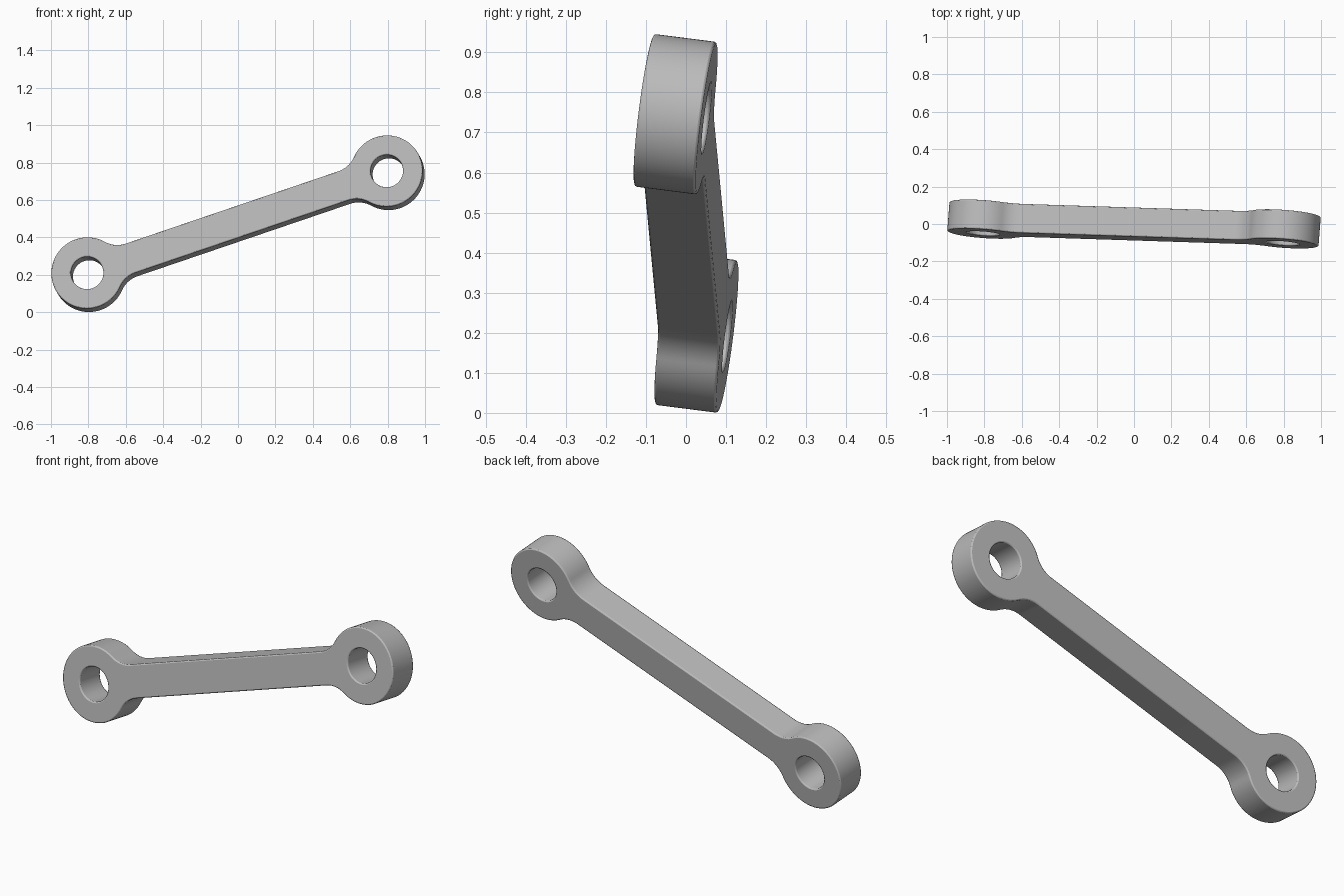
import bpy, bmesh
from math import atan2, cos, sin, sqrt, pi, radians
from mathutils import Vector, Matrix

cube = bpy.data.objects.get("Cube")
if cube:
    bpy.data.objects.remove(cube)

EYE_R, HOLE_R, FILLET = 0.192, 0.087, 0.14
HALF_BAR, THICK = 0.083, 0.157

# Steel colour
steel = bpy.data.materials.new("light_grey_steel")
steel.use_nodes = True
grey = (0.5, 0.5, 0.5, 1)
steel.diffuse_color = grey
bsdf = next(n for n in steel.node_tree.nodes if n.type == 'BSDF_PRINCIPLED')
bsdf.inputs["Base Color"].default_value = grey


def arc(cx, cz, r, a0, a1, steps):
    return [Vector((cx + r * cos(a0 + (a1 - a0) * i / steps), 0,
                    cz + r * sin(a0 + (a1 - a0) * i / steps)))
            for i in range(steps + 1)]


# Link directions: along the bar, through the holes, across the bar
span = Vector((1.602, -0.052, 0.545))
half = span.length / 2
along = span.normalized()
through = Vector((0.075, 0.988, -0.126))
through = (through - along * through.dot(along)).normalized()
across = along.cross(through)

# Outline of one eye with its two blending fillets
rise = HALF_BAR + FILLET
run = sqrt((EYE_R + FILLET) ** 2 - rise ** 2)
theta = atan2(rise, run)
right_end = (arc(half - run, -rise, FILLET, pi / 2, theta, 14)
             + arc(half, 0, EYE_R, theta - pi, pi - theta, 72)[1:]
             + arc(half - run, rise, FILLET, -theta, -pi / 2, 14)[1:])
outline = right_end + [-p for p in right_end]
holes = [arc(s * half, 0, HOLE_R, 0, 2 * pi, 64)[:-1] for s in (-1, 1)]

# Fill the profile around the holes and extrude it
bm = bmesh.new()
for loop in [outline] + holes:
    verts = [bm.verts.new(p) for p in loop]
    for i, v in enumerate(verts):
        bm.edges.new((v, verts[i - 1]))
bmesh.ops.triangle_fill(bm, use_beauty=True, use_dissolve=False,
                        edges=bm.edges[:], normal=(0, -1, 0))
ext = bmesh.ops.extrude_face_region(bm, geom=bm.faces[:])
moved = [g for g in ext["geom"] if isinstance(g, bmesh.types.BMVert)]
bmesh.ops.translate(bm, verts=moved, vec=(0, THICK, 0))
bmesh.ops.translate(bm, verts=bm.verts[:], vec=(0, -THICK / 2, 0))
bmesh.ops.recalc_face_normals(bm, faces=bm.faces[:])
mesh = bpy.data.meshes.new("connecting_link")
bm.to_mesh(mesh)
bm.free()
mesh.materials.append(steel)

# Place the tilted link, with slightly softened rims
link = bpy.data.objects.new("connecting_link", mesh)
bpy.context.collection.objects.link(link)
link.matrix_world = (Matrix.Translation((0, 0, 0.473))
                     @ Matrix((along, through, across)).transposed().to_4x4())
bevel = link.modifiers.new("soft_rims", 'BEVEL')
bevel.width = 0.006
bevel.segments = 2
bevel.limit_method = 'ANGLE'
bevel.angle_limit = radians(50)

bpy.context.view_layer.objects.active = link
link.select_set(True)
bpy.ops.object.shade_smooth_by_angle(angle=radians(30))
